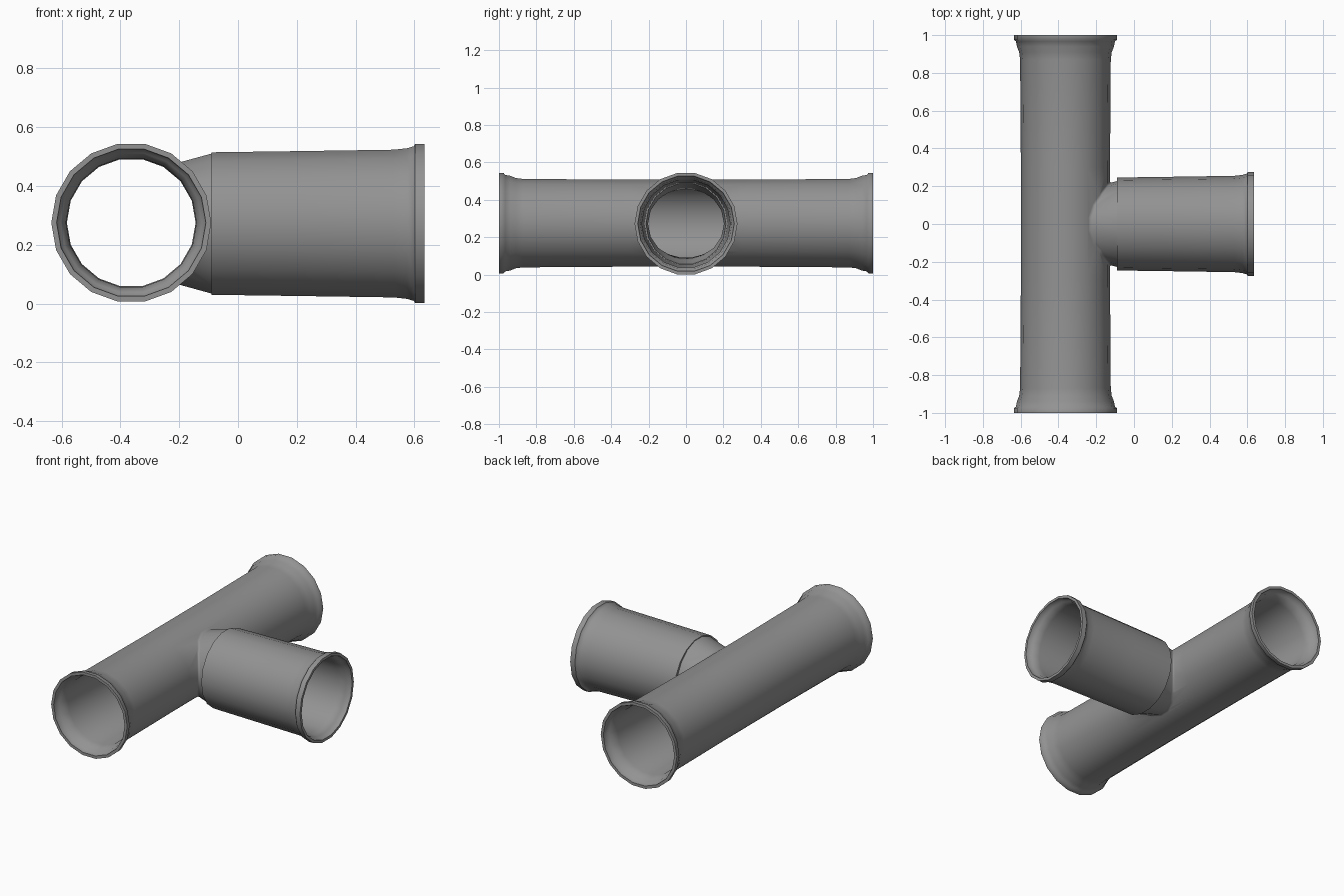
import bpy, bmesh, math

if "Cube" in bpy.data.objects:
    bpy.data.objects.remove(bpy.data.objects["Cube"])

SIDES = 18
MX, CZ = -0.363, 0.272


def lathe(name, profile, axis, centre, ring=False, squash=1.0):
    """Revolve (position, radius) points about x or y; ring joins last to first."""
    bm = bmesh.new()
    loops = []
    for p, r in profile:
        loop = []
        for i in range(SIDES):
            a = 2 * math.pi * i / SIDES
            h, z = r * math.cos(a) * squash, r * math.sin(a)
            co = (p, h, z) if axis == 'x' else (h, p, z)
            loop.append(bm.verts.new([c + o for c, o in zip(co, centre)]))
        loops.append(loop)
    pairs = list(zip(loops, loops[1:]))
    if ring:
        pairs.append((loops[-1], loops[0]))
    else:
        bm.faces.new(loops[0])
        bm.faces.new(loops[-1])
    for a, b in pairs:
        for i in range(SIDES):
            j = (i + 1) % SIDES
            bm.faces.new((a[i], a[j], b[j], b[i]))
    bmesh.ops.recalc_face_normals(bm, faces=bm.faces)
    me = bpy.data.meshes.new(name)
    bm.to_mesh(me)
    bm.free()
    ob = bpy.data.objects.new(name, me)
    bpy.context.collection.objects.link(ob)
    return ob


def activate(ob):
    bpy.ops.object.select_all(action='DESELECT')
    ob.select_set(True)
    bpy.context.view_layer.objects.active = ob


def boolean(ob, tool, operation):
    activate(ob)
    m = ob.modifiers.new("cut", 'BOOLEAN')
    m.operation, m.object, m.solver = operation, tool, 'EXACT'
    bpy.ops.object.modifier_apply(modifier=m.name)
    bpy.data.objects.remove(tool)


def both_ends(half):
    return [(-p, r) for p, r in half] + [(p, r) for p, r in reversed(half)]


# main run with a flared socket at both ends
main_centre = (MX, 0, CZ + 0.003)
main = lathe("main_pipe", both_ends([
    (1.0, 0.272), (0.975, 0.272), (0.967, 0.262), (0.94, 0.257),
    (0.91, 0.245), (0.87, 0.24), (0.3, 0.236)]), 'y', main_centre)

# tapered saddle neck
neck = lathe("neck", [(MX, 0.162), (-0.2, 0.211), (-0.085, 0.243)], 'x',
             (0, 0, CZ), squash=0.94)
boolean(main, neck, 'UNION')

# fillet where the neck meets the run
bm = bmesh.new()
bm.from_mesh(main.data)
bmesh.ops.remove_doubles(bm, verts=bm.verts, dist=0.008)
crotch = [e for e in bm.edges if len(e.link_faces) == 2
          and e.calc_face_angle_signed() < -0.06
          and all(abs(v.co.y) < 0.28 and -0.3 < v.co.x < -0.1 for v in e.verts)]
bmesh.ops.bevel(bm, geom=crotch, offset=0.03, offset_type='OFFSET', segments=3,
                profile=0.5, affect='EDGES', clamp_overlap=True)
bm.to_mesh(main.data)
bm.free()

# bores through the run and the neck
bore = lathe("main_bore", both_ends([
    (1.01, 0.255), (0.965, 0.25), (0.96, 0.24), (0.90, 0.222), (0.3, 0.219)]),
    'y', main_centre)
boolean(main, bore, 'DIFFERENCE')
neck_bore = lathe("neck_bore", [(MX, 0.15), (-0.2, 0.197), (-0.07, 0.221)], 'x',
                  (0, 0, CZ), squash=0.98)
boolean(main, neck_bore, 'DIFFERENCE')

# branch sleeve with a flared socket
branch = lathe("branch_pipe", [
    (-0.09, 0.246), (0.2, 0.25), (0.53, 0.255), (0.575, 0.26), (0.598, 0.267),
    (0.602, 0.275), (0.635, 0.275), (0.635, 0.258), (0.605, 0.253),
    (0.6, 0.245), (0.55, 0.236), (-0.09, 0.222)], 'x', (0, 0, CZ), ring=True)

# dark grey finish
grey = bpy.data.materials.new("dark_grey")
grey.diffuse_color = (0.29, 0.29, 0.29, 1)
grey.use_nodes = True
grey.node_tree.nodes["Principled BSDF"].inputs["Base Color"].default_value = grey.diffuse_color
for ob in (main, branch):
    ob.data.materials.clear()
    ob.data.materials.append(grey)
    activate(ob)
    bpy.ops.object.shade_smooth_by_angle(angle=math.radians(62))
